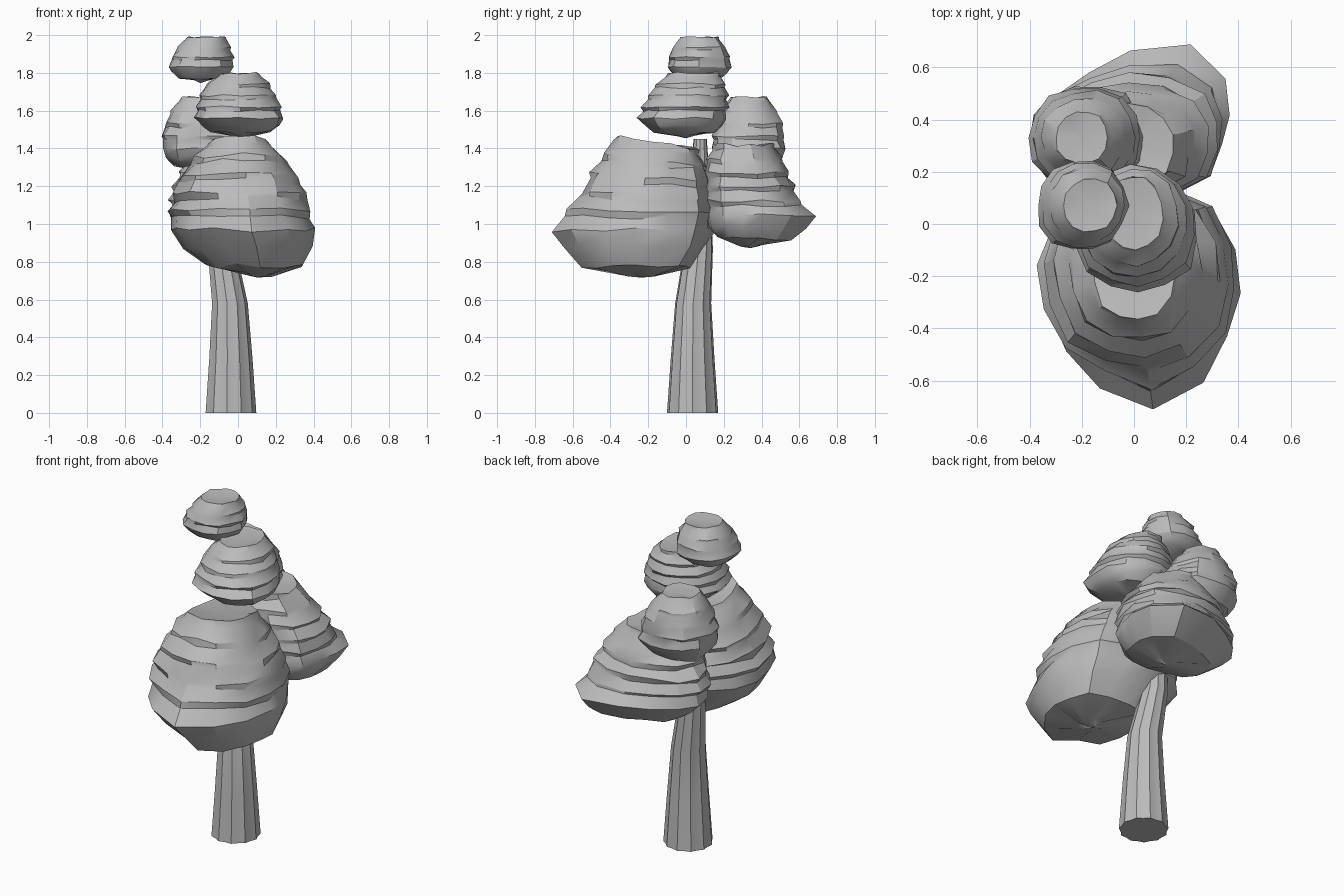
import bpy
import bmesh
import math
import random
from mathutils import Vector

random.seed(5)

default = bpy.data.objects.get("Cube")
if default:
    bpy.data.objects.remove(default, do_unlink=True)

# One plain grey for the whole tree
grey = bpy.data.materials.new("plain_grey")
grey.use_nodes = True
grey.diffuse_color = (0.5, 0.5, 0.5, 1)
shader = next(n for n in grey.node_tree.nodes if n.type == 'BSDF_PRINCIPLED')
shader.inputs["Base Color"].default_value = grey.diffuse_color


def loft(name, rings, cap_dip, angle):
    """Skin a stack of closed point rings and close both ends with fans."""
    bm = bmesh.new()
    loops = [[bm.verts.new(point) for point in ring] for ring in rings]
    count = len(loops[0])
    for low, high in zip(loops, loops[1:]):
        for i in range(count):
            j = (i + 1) % count
            bm.faces.new((low[i], low[j], high[j], high[i]))
    for loop in (loops[0], loops[-1]):
        middle = sum((v.co for v in loop), Vector()) / count
        middle.z -= cap_dip
        hub = bm.verts.new(middle)
        for i in range(count):
            bm.faces.new((loop[i], loop[(i + 1) % count], hub))
    bmesh.ops.recalc_face_normals(bm, faces=bm.faces)
    mesh = bpy.data.meshes.new(name)
    bm.to_mesh(mesh)
    bm.free()
    mesh.materials.append(grey)
    obj = bpy.data.objects.new(name, mesh)
    bpy.context.collection.objects.link(obj)
    bpy.ops.object.select_all(action='DESELECT')
    obj.select_set(True)
    bpy.context.view_layer.objects.active = obj
    bpy.ops.object.shade_smooth_by_angle(angle=math.radians(angle))


def foliage(name, bottom, widest, top, bottom_centre, centre, size,
            top_centre, top_size, ledges=4, tip_angle=0, tip=0, lean=0):
    """Bowl-shaped underside, then a dome of stepped ledges.

    The plan is a squarish oval that stretches to a point at tip_angle;
    lean tips the upper ledges forwards.
    """
    bottom_centre, centre = Vector(bottom_centre), Vector(centre)
    top_centre, top_size = Vector(top_centre), Vector(top_size)
    size = Vector(size)
    count = 14
    start = math.radians(tip_angle)
    wobble = (top - bottom) / 50
    # Lumps shared by all ledges of the clump
    lumps = [random.uniform(0.97, 1.03) for _ in range(count)]
    rings = []

    def add_ring(z, middle, half, point, slope):
        ring = []
        for i, lump in enumerate(lumps):
            turn = math.tau * i / count
            angle = start + turn
            reach = 1 + point * max(0, math.cos(turn)) ** 9
            reach += 0.05 * math.sin(2 * angle) ** 2
            reach *= lump * random.uniform(0.96, 1.03)
            y = half.y * reach * math.sin(angle)
            ring.append((middle.x + half.x * reach * math.cos(angle),
                         middle.y + y,
                         z - slope * y + random.uniform(-wobble, wobble)))
        rings.append(ring)

    # Underside
    for f in (0, 0.2, 0.6):
        spread = 0.2 + 0.8 * f ** 0.3
        add_ring(bottom + (widest - bottom) * f,
                 bottom_centre.lerp(centre, f), size * spread, tip * spread, 0)

    # Each ledge is a steep band with a narrower upper rim
    for k in range(ledges):
        for part, shrink in ((0, 1), (0.7, 0.95)):
            t = (k + part) / ledges
            half = size.lerp(top_size, t ** 2.2) * shrink
            add_ring(widest + (top - widest) * t, centre.lerp(top_centre, t),
                     half, tip * (1 - t) ** 4, lean * t)
    add_ring(top, top_centre, top_size, 0, lean)
    loft(name, rings, cap_dip=0.015, angle=30)


def trunk():
    """Fluted taper that stands straight, then bends into the foliage."""
    rings = []
    flutes = 22
    levels = 6
    for k in range(levels):
        z = 1.45 * k / (levels - 1)
        bend = min(max(0, z - 0.55), 0.4)
        radius = 0.137 - 0.07 * z
        ring = []
        for i in range(flutes):
            turn = math.tau * i / flutes
            r = radius * (0.93 if i % 2 else 1)
            ring.append((r * math.cos(turn) - 0.04 - bend * 0.15,
                         r * math.sin(turn) + 0.035 + bend * 0.1, z))
        rings.append(ring)
    loft("trunk", rings, cap_dip=0, angle=20)


trunk()

# Two large clumps, pointing forwards and backwards
foliage("front_foliage", bottom=0.73, widest=0.97, top=1.43,
        bottom_centre=(0.1, -0.24), centre=(0.02, -0.22), size=(0.38, 0.37),
        top_centre=(0, -0.15), top_size=(0.16, 0.22),
        ledges=5, tip_angle=-84, tip=0.36, lean=0.14)
foliage("rear_foliage", bottom=0.89, widest=1.05, top=1.42,
        bottom_centre=(0.05, 0.34), centre=(0, 0.35), size=(0.36, 0.25),
        top_centre=(-0.02, 0.3), top_size=(0.17, 0.16),
        ledges=5, tip_angle=66, tip=0.55)

# Smaller clumps climbing the crown
foliage("upper_rear_foliage", bottom=1.29, widest=1.4, top=1.67,
        bottom_centre=(-0.2, 0.33), centre=(-0.18, 0.33), size=(0.22, 0.2),
        top_centre=(-0.2, 0.33), top_size=(0.1, 0.1))
foliage("middle_foliage", bottom=1.47, widest=1.56, top=1.8,
        bottom_centre=(0.02, 0), centre=(0, -0.02), size=(0.23, 0.23),
        top_centre=(0, 0.04), top_size=(0.11, 0.14),
        tip_angle=-35, tip=0.15)
foliage("top_foliage", bottom=1.76, widest=1.83, top=1.99,
        bottom_centre=(-0.2, 0.07), centre=(-0.2, 0.07), size=(0.17, 0.17),
        top_centre=(-0.17, 0.07), top_size=(0.1, 0.1), ledges=3)
